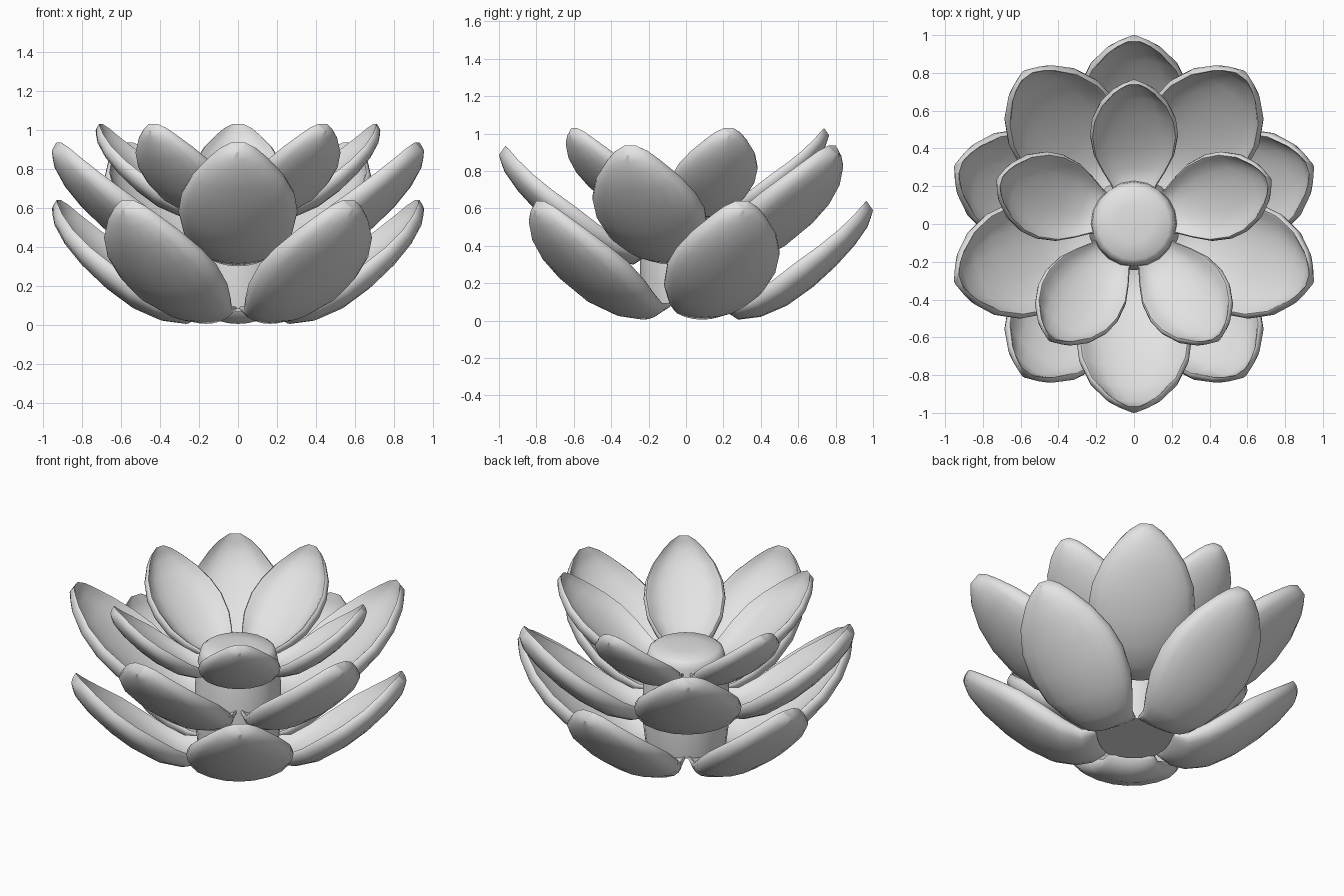
import bpy, bmesh, math
from mathutils import Vector

cube = bpy.data.objects.get("Cube")
if cube:
    bpy.data.objects.remove(cube, do_unlink=True)

# One plain grey for the whole flower
grey = bpy.data.materials.new("light_grey")
grey.use_nodes = True
grey.diffuse_color = (0.77, 0.77, 0.77, 1)
for node in grey.node_tree.nodes:
    if node.type == 'BSDF_PRINCIPLED':
        node.inputs["Base Color"].default_value = grey.diffuse_color


def loft(name, sections, angle):
    """Skin a row of closed sections, cap both ends and shade smooth."""
    bm = bmesh.new()
    loops = [[bm.verts.new(p) for p in s] for s in sections]
    n = len(loops[0])
    for a, b in zip(loops, loops[1:]):
        for i in range(n):
            j = (i + 1) % n
            bm.faces.new((a[i], a[j], b[j], b[i]))
    bm.faces.new(loops[0])
    bm.faces.new(loops[-1])
    bmesh.ops.recalc_face_normals(bm, faces=bm.faces)
    mesh = bpy.data.meshes.new(name)
    bm.to_mesh(mesh)
    bm.free()
    mesh.materials.append(grey)
    obj = bpy.data.objects.new(name, mesh)
    bpy.context.collection.objects.link(obj)
    bpy.ops.object.select_all(action='DESELECT')
    obj.select_set(True)
    bpy.context.view_layer.objects.active = obj
    bpy.ops.object.shade_smooth_by_angle(angle=math.radians(angle))
    return obj


# Petal stations: half width, rim (radius, height), keel (radius, height), hollow
STATIONS = [
    (0.13, (0.19, 0.09), (0.21, 0.05), 1),
    (0.16, (0.27, 0.09), (0.28, 0.005), 1),
    (0.22, (0.36, 0.135), (0.40, 0.02), 1),
    (0.28, (0.47, 0.21), (0.54, 0.08), 1),
    (0.305, (0.60, 0.31), (0.68, 0.18), 1),
    (0.29, (0.71, 0.39), (0.80, 0.29), 1),
    (0.235, (0.82, 0.48), (0.90, 0.40), 1),
    (0.15, (0.905, 0.565), (0.97, 0.50), 1),
    (0.095, (0.94, 0.61), (0.988, 0.55), 0.6),
    (0.035, (0.965, 0.64), (1.0, 0.59), 0),
]
# Half cross-section as (across, keel-to-rim): outside with side wall, then hollow
OUTER = [(0.3, 0.04), (0.6, 0.17), (0.85, 0.37), (0.97, 0.58), (1, 0.82), (0.98, 1)]
INNER = [(0.94, 1.06), (0.89, 1), (0.82, 0.84), (0.55, 0.6), (0.28, 0.5)]


def petal_section(width, rim, keel, hollow):
    """Cupped cross-section: convex outside, rounded rim, hollow inside."""
    rim = Vector((rim[0], 0, rim[1]))
    keel = Vector((keel[0], 0, keel[1]))
    inner = [(v, 1 - (1 - b) * hollow) for v, b in INNER]
    half = OUTER + inner
    middle = [(0, 1 - 0.53 * hollow)]
    loop = [(0, 0)] + half + middle + [(-v, b) for v, b in reversed(half)]
    return [keel.lerp(rim, b) + Vector((0, width * v, 0)) for v, b in loop]


petal = loft("petal", [petal_section(*s) for s in STATIONS], 45)

# Three rings of five petals: name, scale, height, first angle
RINGS = [
    ("lower_petal", 1.0, 0.0, 90),
    ("middle_petal", 1.0, 0.295, -90),
    ("upper_petal", 0.765, 0.54, 90),
]
for name, scale, height, start in RINGS:
    for k in range(5):
        obj = bpy.data.objects.new(f"{name}_{k + 1}", petal.data)
        obj.scale = (scale, scale, scale)
        obj.location.z = height
        obj.rotation_euler.z = math.radians(start + 72 * k)
        bpy.context.collection.objects.link(obj)
bpy.data.objects.remove(petal, do_unlink=True)

# Central column with a flat, soft-edged top
PROFILE = [(0.23, 0.08), (0.245, 0.2), (0.245, 0.45), (0.23, 0.56),
           (0.222, 0.63), (0.213, 0.66), (0.19, 0.678), (0.1, 0.688), (0.02, 0.69)]
SIDES = 20
loft("flower_centre", [
    [(r * math.cos(math.tau * i / SIDES), r * math.sin(math.tau * i / SIDES), z)
     for i in range(SIDES)] for r, z in PROFILE], 50)
